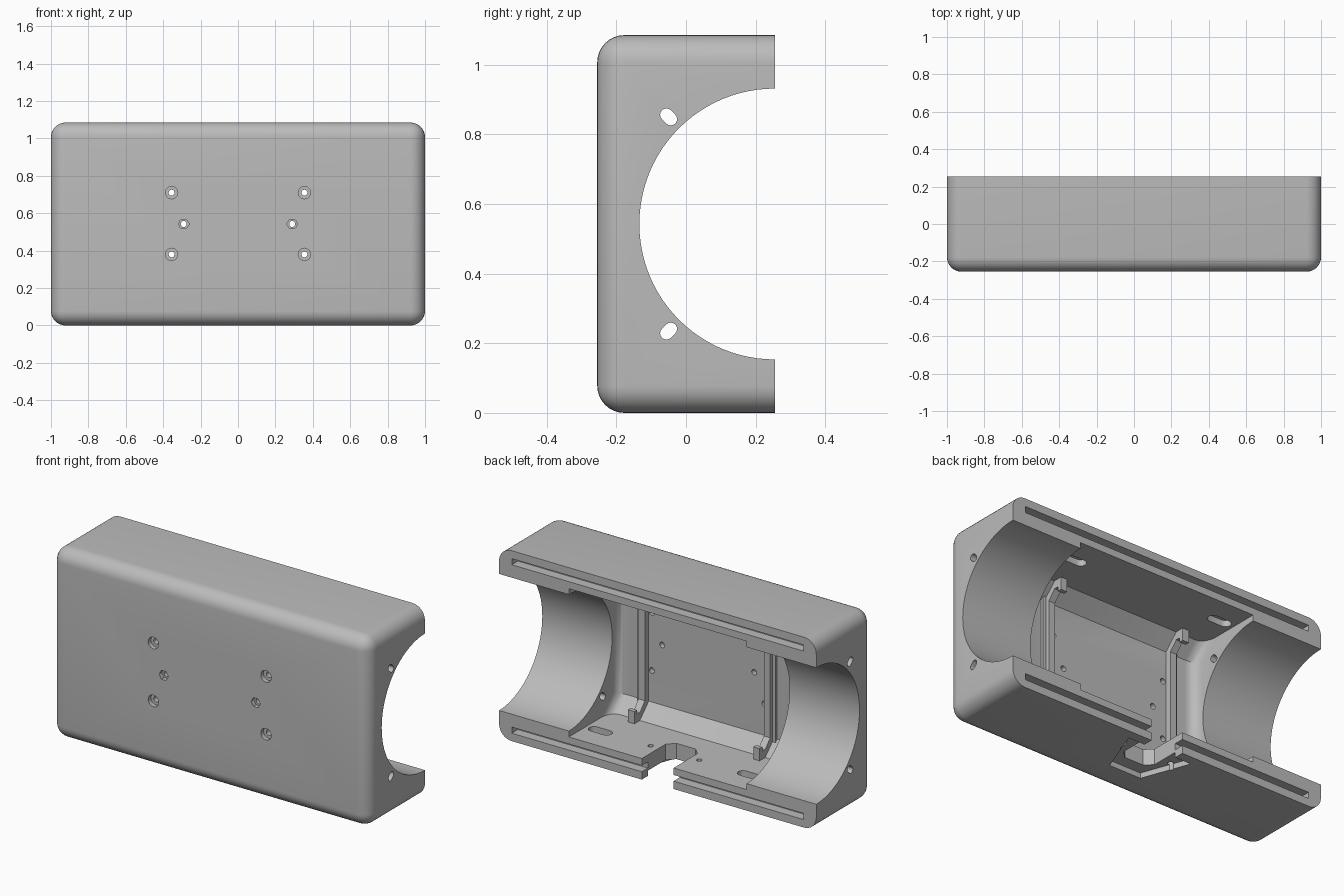
import bpy, bmesh, math

if "Cube" in bpy.data.objects:
    bpy.data.objects.remove(bpy.data.objects["Cube"], do_unlink=True)

grey = bpy.data.materials.new("matte_grey")
grey.use_nodes = True
colour = (0.5, 0.5, 0.5, 1)
grey.diffuse_color = colour
grey.node_tree.nodes["Principled BSDF"].inputs["Base Color"].default_value = colour

HEIGHT, MID, BACK = 1.085, 0.5425, 0.255
PLACE = {"x": lambda p, q, t: (t, p, q),
         "y": lambda p, q, t: (p, t, q),
         "z": lambda p, q, t: (p, q, t)}


def prism(name, points, axis, a, b, rule=None, radius=0.0, steps=6):
    """Extrude a flat outline along an axis; round the edges chosen by rule."""
    bm = bmesh.new()
    low, high = [[bm.verts.new(PLACE[axis](p, q, t)) for p, q in points] for t in (a, b)]
    bm.faces.new(low)
    bm.faces.new(high)
    n = len(points)
    for i in range(n):
        j = (i + 1) % n
        bm.faces.new((low[i], low[j], high[j], high[i]))
    bmesh.ops.recalc_face_normals(bm, faces=bm.faces)
    if rule:
        edges = [e for e in bm.edges if rule(*e.verts)]
        bmesh.ops.bevel(bm, geom=edges, offset=radius, segments=steps,
                        profile=0.5, affect='EDGES', clamp_overlap=True)
    mesh = bpy.data.meshes.new(name)
    bm.to_mesh(mesh)
    bm.free()
    mesh.materials.append(grey)
    ob = bpy.data.objects.new(name, mesh)
    bpy.context.collection.objects.link(ob)
    return ob


def rect(p0, p1, q0, q1):
    return [(p0, q0), (p1, q0), (p1, q1), (p0, q1)]


def ring(p, q, r, n):
    return [(p + r * math.cos(math.tau * i / n), q + r * math.sin(math.tau * i / n))
            for i in range(n)]


def stadium(p, q, r, half, angle, n=8):
    pts = []
    for side in (0, math.pi):
        cp, cq = p + half * math.cos(angle + side), q + half * math.sin(angle + side)
        for i in range(n + 1):
            a = angle + side - math.pi / 2 + math.pi * i / n
            pts.append((cp + r * math.cos(a), cq + r * math.sin(a)))
    return pts


def activate(ob):
    bpy.ops.object.select_all(action='DESELECT')
    ob.select_set(True)
    bpy.context.view_layer.objects.active = ob


def cut(cutter):
    mod = body.modifiers.new("cut", 'BOOLEAN')
    mod.operation, mod.solver, mod.object = 'DIFFERENCE', 'EXACT', cutter
    activate(body)
    bpy.ops.object.modifier_apply(modifier=mod.name)
    bpy.data.objects.remove(cutter, do_unlink=True)


# Shell: rounded everywhere except around the open back
body = prism("housing_shell", rect(-1, 1, 0, HEIGHT), "y", -BACK, BACK,
             lambda v, w: v.co.y + w.co.y < BACK * 1.5, 0.078, 8)

# Central cavity, chamfered along floor and ceiling
FLOOR, INNER = 0.12, -0.2
half = [(0.4, FLOOR), (-0.12, FLOOR), (INNER, 0.2)]
profile = half + [(y, HEIGHT - z) for y, z in reversed(half)]
cut(prism("cavity", profile, "x", -0.56, 0.56,
          lambda v, w: abs(v.co.x - w.co.x) < 0.01 and max(v.co.y, w.co.y) < 0
          and min(v.co.y, w.co.y) < -0.15, 0.06))

# Round channel through both ends
cut(prism("channel", ring(BACK, MID, 0.389, 96), "x", -1.2, 1.2))

# Slanted fixing slots through the ends
for z, angle in ((0.85, -math.pi / 4), (HEIGHT - 0.85, math.pi / 4)):
    cut(prism("end_slot", stadium(-0.05, z, 0.018, 0.009, angle), "x", -1.2, 1.2))

# Grooves in the back edges and pockets in floor and ceiling
for flip in (False, True):
    def span(z0, z1):
        return (HEIGHT - z1, HEIGHT - z0) if flip else (z0, z1)
    cut(prism("groove", rect(-0.92, 0.92, *span(0.045, 0.08)), "y", 0.2, 0.3))
    for s in (-1, 1):
        cut(prism("pocket", stadium(s * 0.47, 0.1, 0.03, 0.04, 0), "z", *span(0.085, 0.16)))

# Cable notch in the floor, with a tapered recess below and screw holes
cut(prism("recess", [(-0.2, 0.2), (-0.1, -0.07), (0.1, -0.07), (0.2, 0.2)], "z", -0.05, 0.03))
cut(prism("notch", [(-0.1, 0.3), (-0.1, 0.04), (-0.06, 0), (0.06, 0), (0.1, 0.04), (0.1, 0.3)],
          "z", -0.05, 0.2))
for s in (-1, 1):
    cut(prism("floor_screw_hole", ring(s * 0.153, 0.1, 0.015, 16), "z", -0.05, 0.2))

# Counterbored holes and hexagonal nut holes in the front wall
for s in (-1, 1):
    for x, z, r, n in ((0.355, 0.38, 0.033, 24), (0.355, 0.71, 0.033, 24), (0.29, MID, 0.029, 6)):
        cut(prism("counterbore", ring(s * x, z, r, n), "y", -0.3, -0.23))
        cut(prism("through_hole", ring(s * x, z, 0.016, 16), "y", -0.3, -0.15))

activate(body)
bpy.ops.object.shade_smooth_by_angle(angle=math.radians(30))

# Board rails with a hooked clip at each end
hook = [(-0.21, 0.11), (-0.07, 0.11), (-0.07, 0.19), (-0.095, 0.19),
        (-0.095, 0.165), (-0.12, 0.165), (-0.165, 0.215)]
outline = hook + [(y, HEIGHT - z) for y, z in reversed(hook)]
for side, s in (("left", 1), ("right", -1)):
    prism(side + "_board_rail", outline, "x", s * 0.375, s * 0.415)
    prism(side + "_rail_foot", rect(s * 0.415, s * 0.435, 0.15, HEIGHT - 0.15), "y", -0.21, -0.185)
